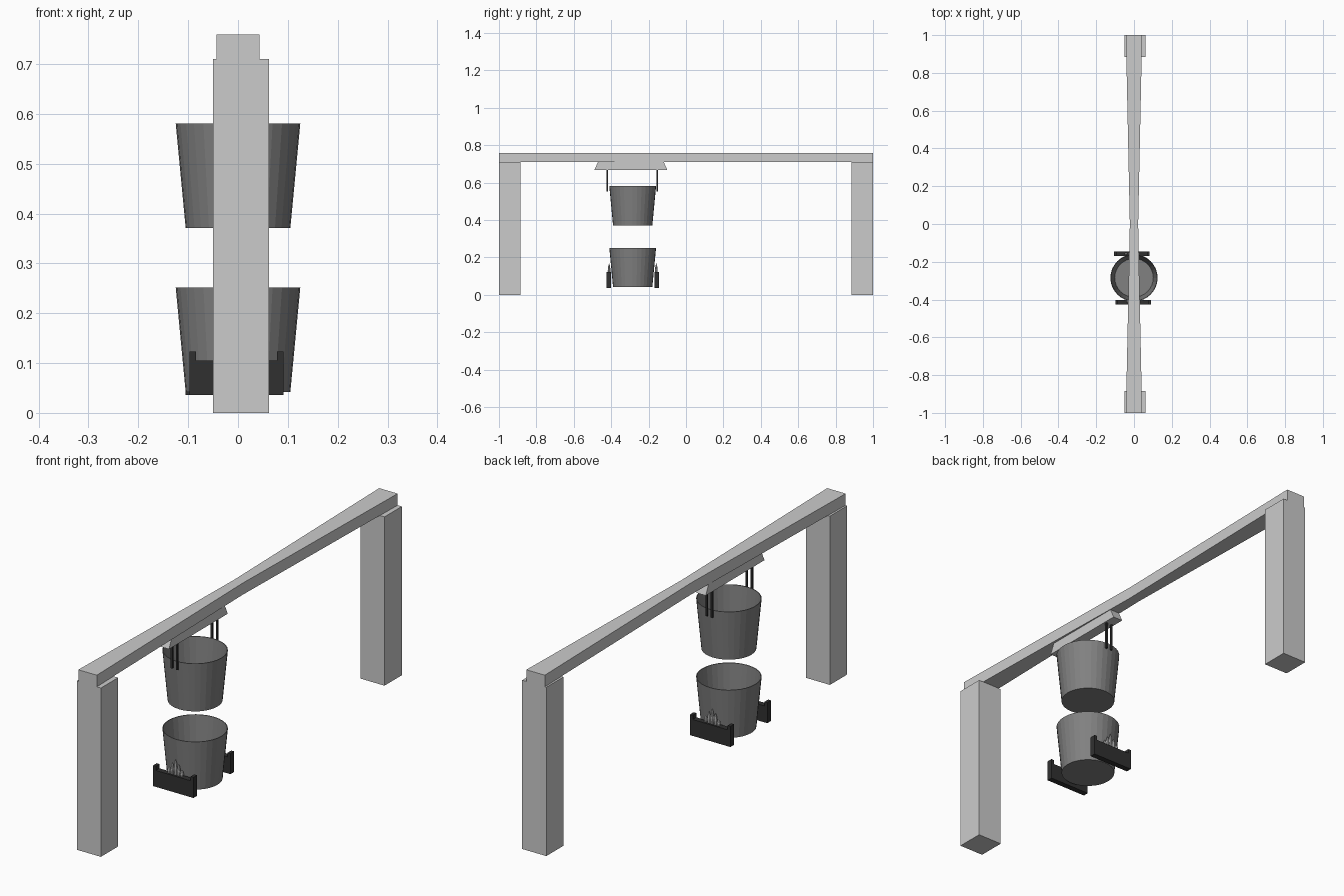
import bpy, bmesh, math

if "Cube" in bpy.data.objects:
    bpy.data.objects.remove(bpy.data.objects["Cube"])


def material(name, v):
    m = bpy.data.materials.new(name)
    m.diffuse_color = (v, v, v, 1)
    m.use_nodes = True
    m.node_tree.nodes["Principled BSDF"].inputs["Base Color"].default_value = m.diffuse_color
    return m


BLACK = material("black_metal", 0.03)
STEEL = material("dark_steel", 0.22)
PALE = material("pale_flame", 0.6)


def finish(name, bm, mat=None):
    bmesh.ops.recalc_face_normals(bm, faces=bm.faces)
    me = bpy.data.meshes.new(name)
    bm.to_mesh(me)
    bm.free()
    ob = bpy.data.objects.new(name, me)
    bpy.context.collection.objects.link(ob)
    if mat:
        me.materials.append(mat)
    return ob


def prism(name, pts, vec, mat=None):
    """Extrude a closed outline along vec."""
    bm = bmesh.new()
    f = bm.faces.new([bm.verts.new(p) for p in pts])
    r = bmesh.ops.extrude_face_region(bm, geom=[f])
    vs = [g for g in r["geom"] if isinstance(g, bmesh.types.BMVert)]
    bmesh.ops.translate(bm, verts=vs, vec=vec)
    return finish(name, bm, mat)


def box(name, x0, x1, y0, y1, z0, z1, mat=None):
    pts = [(x0, y0, z0), (x1, y0, z0), (x1, y1, z0), (x0, y1, z0)]
    return prism(name, pts, (0, 0, z1 - z0), mat)


def revolve(name, profile, loc, sides, mat):
    """Spin an (r, z) profile; points with r = 0 close the ends."""
    bm = bmesh.new()
    vs = [bm.verts.new((r, 0, z)) for r, z in profile]
    es = [bm.edges.new(p) for p in zip(vs, vs[1:])]
    bmesh.ops.spin(bm, geom=vs + es, cent=(0, 0, 0), axis=(0, 0, 1),
                   angle=math.tau, steps=sides, use_merge=True)
    bmesh.ops.remove_doubles(bm, verts=bm.verts, dist=1e-5)
    ob = finish(name, bm, mat)
    ob.location = loc
    return ob


# Support posts
box("front_post", -0.05, 0.062, -1, -0.885, 0, 0.71)
box("back_post", -0.05, 0.062, 0.885, 1, 0, 0.71)

# Overhead beam, pinched in the middle
prism("beam", [(-0.043, -1, 0.71), (0.043, -1, 0.71), (0.022, 0, 0.71),
               (0.043, 1, 0.71), (-0.043, 1, 0.71), (-0.022, 0, 0.71)], (0, 0, 0.049))

# Hanger under the beam
prism("hanger", [(-0.022, -0.49, 0.668), (-0.022, -0.10, 0.668),
                 (-0.022, -0.12, 0.712), (-0.022, -0.47, 0.712)], (0.044, 0, 0))

# Paired hanging rods
for side, y in (("front", -0.421), ("back", -0.155)):
    for x in (-0.012, 0.012):
        box(side + "_rod", x - 0.004, x + 0.004, y - 0.004, y + 0.004, 0.553, 0.67, BLACK)

# Open tapered buckets
CY = -0.285
for name, z in (("upper_bucket", 0.371), ("lower_bucket", 0.042)):
    revolve(name, [(0, 0), (0.105, 0), (0.125, 0.21), (0.122, 0.21), (0.102, 0.003), (0, 0.003)],
            (0, CY, z), 32, STEEL)

# Side burners with raised ends and a cluster of small flames
for side, y, x0, fy in (("front", -0.426, -0.097, -0.411), ("back", -0.169, -0.105, -0.159)):
    x1, e = x0 + 0.188, 0.013
    prism(side + "_burner", [(x0, y, 0.036), (x1, y, 0.036), (x1, y, 0.123), (x1 - e, y, 0.123),
                             (x1 - e, y, 0.105), (x0 + e, y, 0.105), (x0 + e, y, 0.123),
                             (x0, y, 0.123)], (0, 0.024, 0), BLACK)
    cx = (x0 + x1) / 2
    for i, h in enumerate((0.025, 0.047, 0.065, 0.047, 0.025)):
        revolve(side + "_flame", [(0, 0), (0.006, 0), (0.0075, h * 0.35), (0.005, h * 0.75), (0, h)],
                (cx + (i - 2) * 0.015, fy, 0.105), 8, PALE)
